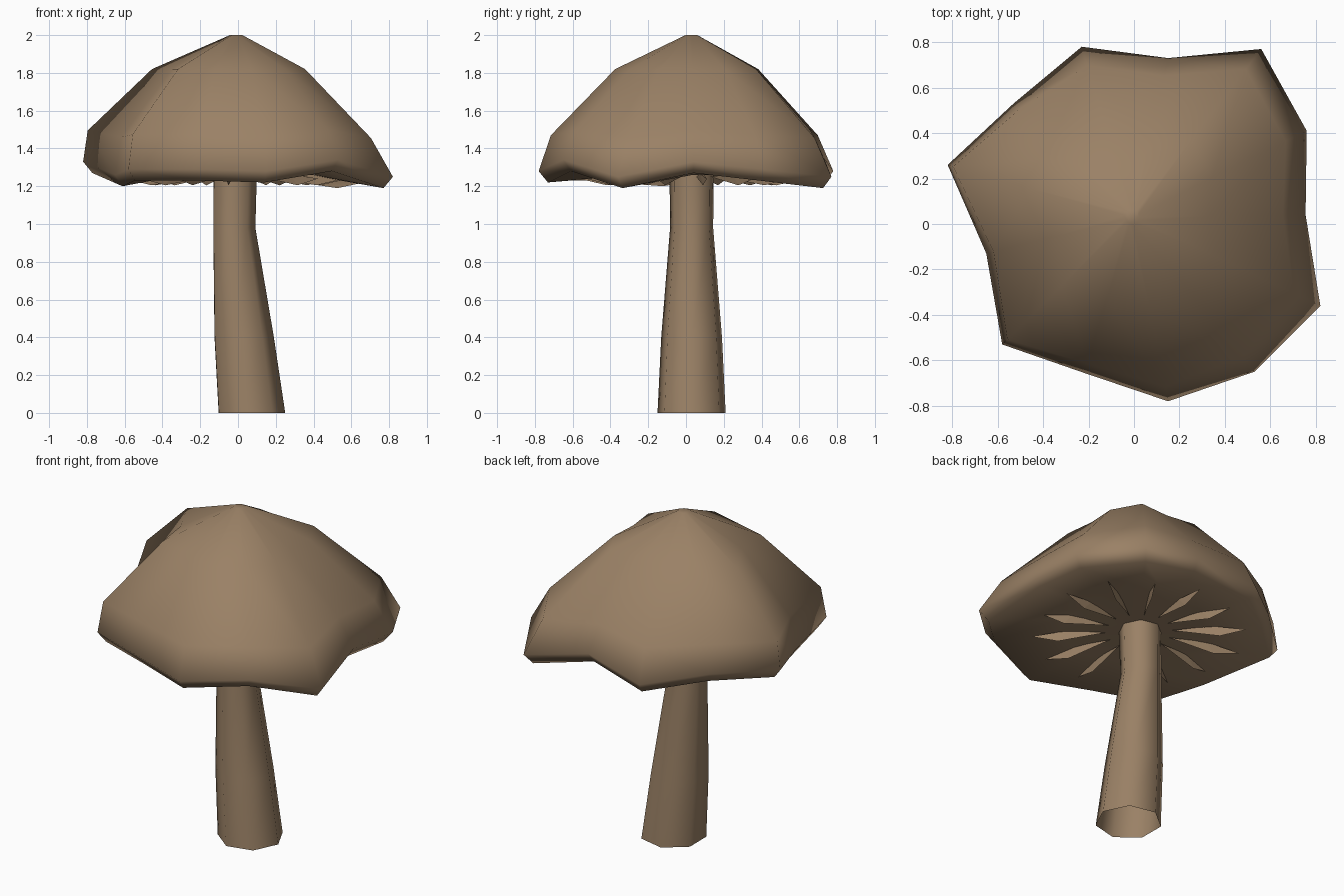
import bpy, bmesh, math
from mathutils import Vector

if "Cube" in bpy.data.objects:
    bpy.data.objects.remove(bpy.data.objects["Cube"])

COLOR = (0.325, 0.22, 0.132, 1.0)
brown = bpy.data.materials.new("mushroom_brown")
brown.use_nodes = True
brown.diffuse_color = COLOR
bsdf = brown.node_tree.nodes["Principled BSDF"]
bsdf.inputs["Base Color"].default_value = COLOR
bsdf.inputs["Roughness"].default_value = 0.9


def finish(name, bm, smooth_angle=None):
    mesh = bpy.data.meshes.new(name)
    bmesh.ops.recalc_face_normals(bm, faces=bm.faces)
    bm.to_mesh(mesh)
    bm.free()
    obj = bpy.data.objects.new(name, mesh)
    bpy.context.collection.objects.link(obj)
    mesh.materials.append(brown)
    if smooth_angle:
        bpy.ops.object.select_all(action="DESELECT")
        obj.select_set(True)
        bpy.context.view_layer.objects.active = obj
        bpy.ops.object.shade_smooth_by_angle(angle=math.radians(smooth_angle))
    return obj


def loft(bm, rings):
    loops = [[bm.verts.new(p) for p in ring] for ring in rings]
    n = len(loops[0])
    for a, b in zip(loops, loops[1:]):
        for i in range(n):
            j = (i + 1) % n
            bm.faces.new((a[i], a[j], b[j], b[i]))
    return loops


# Cap: wavy rim as (x, y, rim height, shoulder scale)
RIM = [
    (-0.82, 0.26, 1.33, 0.97), (-0.65, -0.13, 1.26, 0.95),
    (-0.58, -0.53, 1.29, 0.96), (-0.22, -0.655, 1.29, 0.94),
    (0.15, -0.78, 1.28, 0.92), (0.53, -0.65, 1.34, 0.90),
    (0.82, -0.36, 1.25, 0.86), (0.755, 0.04, 1.33, 0.87),
    (0.76, 0.41, 1.29, 0.88), (0.56, 0.77, 1.25, 0.88),
    (0.15, 0.73, 1.35, 0.89), (-0.23, 0.78, 1.28, 0.89),
    (-0.53, 0.53, 1.33, 0.95),
]
CENTRE = Vector((-0.01, 0.03))


def cap_ring(scale_of, height_of):
    ring = []
    for x, y, z, shoulder in RIM:
        p = CENTRE + (Vector((x, y)) - CENTRE) * scale_of(shoulder)
        ring.append((p.x, p.y, height_of(z)))
    return ring


bm = bmesh.new()
loops = loft(bm, [
    cap_ring(lambda s: 0.04, lambda z: 2.0),
    cap_ring(lambda s: s - 0.42, lambda z: 1.82),
    cap_ring(lambda s: s, lambda z: z * 0.5 + 0.83),
    cap_ring(lambda s: 1.0, lambda z: z),
    cap_ring(lambda s: 0.94, lambda z: z - 0.06),
    cap_ring(lambda s: 0.5, lambda z: 1.26),
    cap_ring(lambda s: 0.1, lambda z: 1.26),
])
bm.faces.new(loops[0])
bm.faces.new(loops[-1])
finish("cap", bm, 75)

# Stem: open seven-sided tube that leans and tapers, (height, centre x, radius)
bm = bmesh.new()
rings = []
for z, cx, r in [(0, 0.065, 0.185), (0.4, 0.025, 0.165), (0.98, -0.025, 0.117), (1.28, -0.02, 0.12)]:
    angles = [math.radians(52) + math.tau * i / 7 for i in range(7)]
    rings.append([(cx + r * math.cos(a), 0.03 + r * math.sin(a), z) for a in angles])
loft(bm, rings)
finish("stem", bm, 75)

# Gills: thin tapered blades hanging under the cap
bm = bmesh.new()
COUNT = 14
for i in range(COUNT):
    a = math.tau * (i + 0.3) / COUNT
    out = Vector((math.cos(a), math.sin(a), 0))
    side = Vector((-out.y, out.x, 0)) * 0.008
    base = Vector((CENTRE.x, CENTRE.y, 0))

    def at(r, z):
        return base + out * r + Vector((0, 0, z))

    inner, outer, low = (bm.verts.new(at(r, z)) for r, z in [(0.18, 1.25), (0.6, 1.24), (0.45, 1.205)])
    left = bm.verts.new(at(0.4, 1.265) + side)
    right = bm.verts.new(at(0.4, 1.265) - side)
    for edge in (left, right):
        bm.faces.new((inner, edge, low))
        bm.faces.new((low, edge, outer))
finish("gills", bm)
